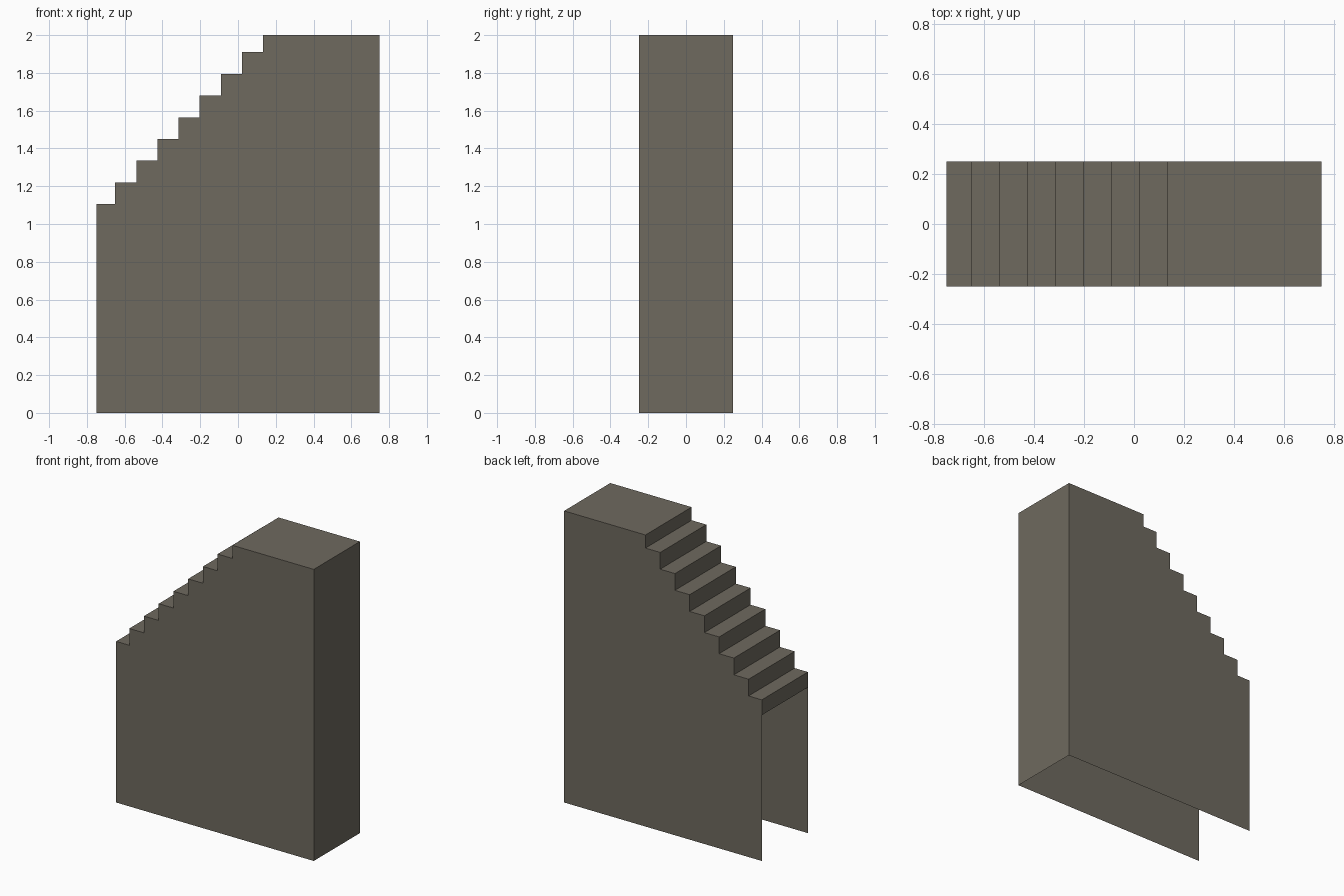
import bpy
import bmesh

if "Cube" in bpy.data.objects:
    bpy.data.objects.remove(bpy.data.objects["Cube"])

HALF_Y = 0.25
X0, X1, TOP = -0.75, 0.75, 2.0
FIRST_X, RUN = -0.65, 0.1118     # first riser position, tread depth
FIRST_Z, RISE = 1.105, 0.115     # lowest tread height, riser height
LIP_Z = 1.0                      # bottom of the lowest riser

stone = bpy.data.materials.new("grey_brown_stone")
stone.diffuse_color = (0.158, 0.143, 0.114, 1)
stone.use_nodes = True
stone.node_tree.nodes["Principled BSDF"].inputs["Base Color"].default_value = stone.diffuse_color


def make_object(name, faces):
    """Thin sheet object from lists of corner points."""
    bm = bmesh.new()
    for pts in faces:
        bm.faces.new([bm.verts.new(p) for p in pts])
    bmesh.ops.remove_doubles(bm, verts=bm.verts, dist=1e-5)
    mesh = bpy.data.meshes.new(name)
    bm.to_mesh(mesh)
    bm.free()
    mesh.materials.append(stone)
    obj = bpy.data.objects.new(name, mesh)
    bpy.context.collection.objects.link(obj)
    return obj


def strip(points):
    """Quads across the full width, following an (x, z) path."""
    return [[(a, HALF_Y, b), (c, HALF_Y, d), (c, -HALF_Y, d), (a, -HALF_Y, b)]
            for (a, b), (c, d) in zip(points, points[1:])]


# Stepped path from the lowest tread up to the landing
steps = [(X0, FIRST_Z)]
for i in range(8):
    x = FIRST_X + i * RUN
    steps.append((x, FIRST_Z + i * RISE))
    steps.append((x, min(FIRST_Z + (i + 1) * RISE, TOP)))

# Treads and risers, with the short lip at the open end
make_object("stair_steps", strip([(X0, LIP_Z)] + steps))

# Flat landing and closed tall end
make_object("top_landing", strip([steps[-1], (X1, TOP)]))
make_object("tall_end_wall", strip([(X1, TOP), (X1, 0)]))

# Stepped side walls; underside and low end stay open
outline = [(X0, 0)] + steps + [(X1, TOP), (X1, 0)]
make_object("back_wall", [[(x, HALF_Y, z) for x, z in outline]])
make_object("front_wall", [[(x, -HALF_Y, z) for x, z in reversed(outline)]])
